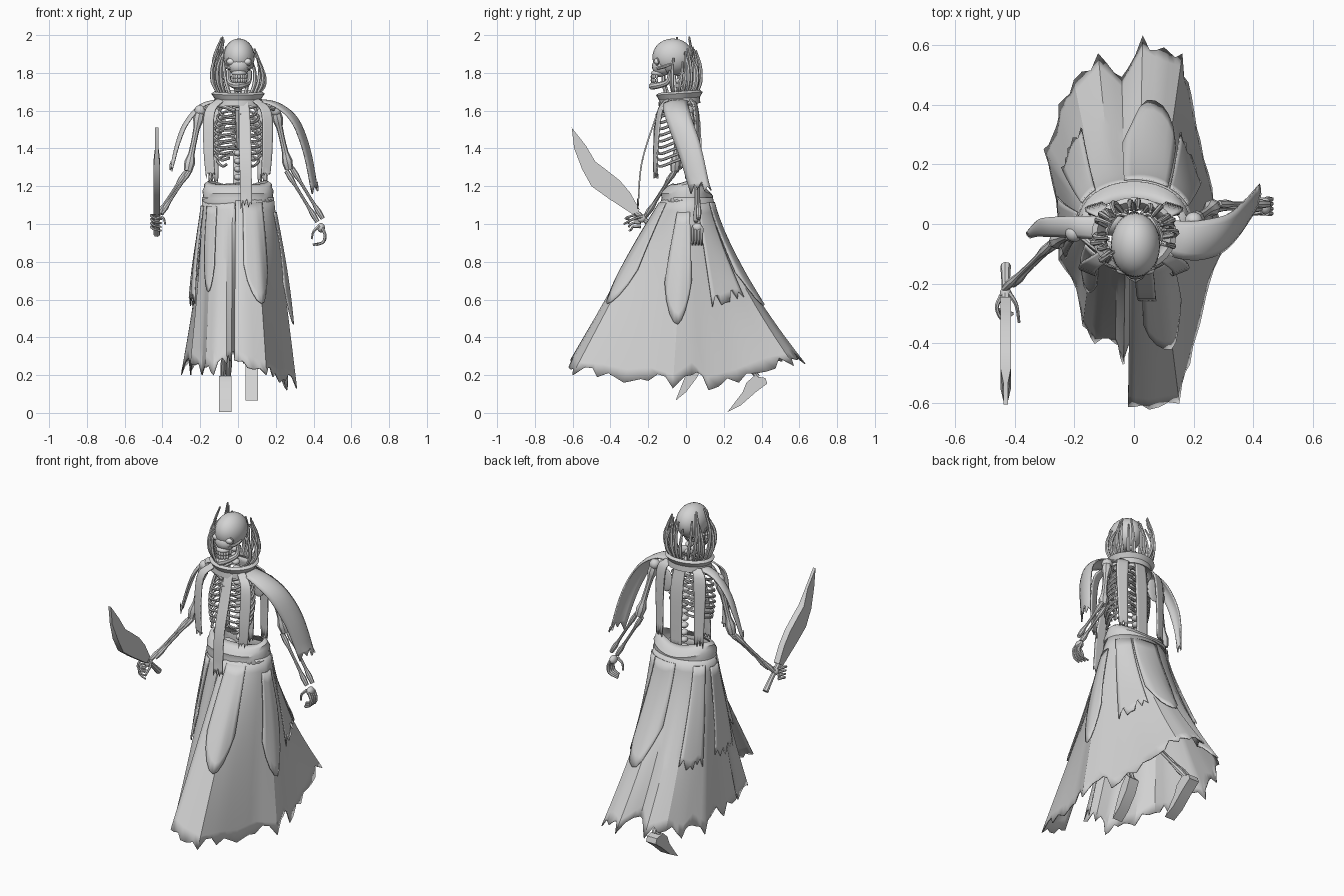
import bpy, bmesh, math, random
from mathutils import Vector, Matrix

if "Cube" in bpy.data.objects:
    bpy.data.objects.remove(bpy.data.objects["Cube"])
random.seed(4)


def material(name, value):
    mat = bpy.data.materials.new(name)
    mat.use_nodes = True
    colour = (value, value, value, 1)
    mat.diffuse_color = colour
    mat.node_tree.nodes["Principled BSDF"].inputs["Base Color"].default_value = colour
    return mat


GREY = material("plain grey", 0.65)
WHITE = material("eye white", 1.0)


def finish(name, bm, mat=GREY, thick=0, angle=40):
    bmesh.ops.recalc_face_normals(bm, faces=bm.faces)
    mesh = bpy.data.meshes.new(name)
    bm.to_mesh(mesh)
    bm.free()
    mesh.materials.append(mat)
    obj = bpy.data.objects.new(name, mesh)
    bpy.context.collection.objects.link(obj)
    bpy.ops.object.select_all(action='DESELECT')
    obj.select_set(True)
    bpy.context.view_layer.objects.active = obj
    bpy.ops.object.shade_smooth_by_angle(angle=math.radians(angle))
    if thick:
        mod = obj.modifiers.new("cloth thickness", 'SOLIDIFY')
        mod.thickness = thick
        mod.offset = 0


def sample(values, s):
    i = min(int(s), len(values) - 2)
    return values[i] + (values[i + 1] - values[i]) * (s - i)


def smooth_path(points, steps=5):
    p = [Vector(q) for q in points]
    p = [p[0] * 2 - p[1]] + p + [p[-1] * 2 - p[-2]]
    out = []
    for i in range(1, len(p) - 2):
        a, b, c, d = p[i - 1:i + 3]
        for k in range(steps):
            t = k / steps
            out.append((b * 2 + (c - a) * t + (a * 2 - b * 5 + c * 4 - d) * t * t
                        + (b * 3 - a - c * 3 + d) * t ** 3) / 2)
    return out + [p[-2]]


def grid(bm, rows, wrap=False):
    verts = [[bm.verts.new(p) for p in row] for row in rows]
    for a, b in zip(verts, verts[1:]):
        for k in range(len(a) if wrap else len(a) - 1):
            n = (k + 1) % len(a)
            bm.faces.new((a[k], a[n], b[n], b[k]))
    return verts


def turns(n):
    return [math.tau * k / n for k in range(n)]


def tube(name, points, radii, sides=8, steps=5):
    path = smooth_path(points, steps)
    last = len(path) - 1
    side, rows = None, []
    for i, p in enumerate(path):
        tangent = (path[min(i + 1, last)] - path[max(i - 1, 0)]).normalized()
        side = tangent.orthogonal() if side is None else side - tangent * side.dot(tangent)
        side.normalize()
        up = tangent.cross(side)
        r = sample(radii, i / last * (len(radii) - 1))
        rows.append([p + (side * math.cos(a) + up * math.sin(a)) * r for a in turns(sides)])
    bm = bmesh.new()
    verts = grid(bm, rows, True)
    for end in (verts[0], verts[-1]):
        bm.faces.new(end)
    finish(name, bm)


def bone(name, a, b, r):
    tube(name, [a, b], [r * 1.4, r * 1.7, r, r * .9, r * .9, r, r * 1.7, r * 1.3], 8, 14)


def ball(name, centre, size, mat=GREY):
    bm = bmesh.new()
    place = Matrix.Translation(centre) @ Matrix.Diagonal((*size, 1))
    bmesh.ops.create_uvsphere(bm, u_segments=20, v_segments=14, radius=1, matrix=place)
    finish(name, bm, mat, 0, 60)


def prism(name, outline, x, width, tip_z=9):
    bm = bmesh.new()
    # points above tip_z narrow toward an edge
    halves = [width / 2 * (1 if z < tip_z else .45) for y, z in outline]
    left, right = [[bm.verts.new((x + s * h, y, z)) for h, (y, z) in zip(halves, outline)] for s in (1, -1)]
    bm.faces.new(left)
    bm.faces.new(right)
    for k in range(len(left)):
        bm.faces.new((left[k - 1], left[k], right[k], right[k - 1]))
    finish(name, bm)


def ribbon(name, points, widths, across, cup=(0, 0, 0)):
    path = smooth_path(points)
    across, cup = Vector(across).normalized(), Vector(cup)
    rows = []
    for i, p in enumerate(path):
        t = i / (len(path) - 1)
        w = sample(widths, t * (len(widths) - 1))
        rows.append([p + across * w * (k / 6 - .5) - cup * (k / 3 - 1) ** 2 for k in range(7)])
    for p, lift in zip(rows[-1], (0, .9, .3, 1.1, .1, .7, .4)):  # torn end
        p.z += .05 * lift
    bm = bmesh.new()
    grid(bm, rows)
    finish(name, bm, thick=.008)


# Skirt: a waist oval stretched to a torn, windswept hem, lapped at the front
HEM = [Vector(p) for p in (
    (-.02, -.61, .28), (.05, -.62, .24), (.15, -.6, .2), (.185, -.47, .19), (.22, -.33, .16),
    (.25, -.2, .17), (.31, -.07, .13), (.28, .03, .2), (.26, .12, .12), (.22, .28, .16),
    (.19, .43, .22), (.16, .57, .25), (.1, .59, .28), (.03, .63, .26), (-.04, .49, .33),
    (-.12, .57, .25), (-.2, .48, .28), (-.25, .4, .22), (-.26, .32, .27), (-.3, .25, .2),
    (-.27, .13, .28), (-.25, 0, .2), (-.25, -.12, .26), (-.19, -.22, .2), (-.17, -.34, .24),
    (-.13, -.4, .2), (-.06, -.4, .26), (-.035, -.47, .28), (-.015, -.4, .28))]


def skirt_point(s, t, grow=0):
    hem = sample(HEM, s)
    a = math.atan2(hem.y / .6, hem.x / .28)
    out = Vector((math.cos(a), math.sin(a), 0))
    waist = Vector((.187 * out.x, .01 + .13 * out.y, 1.14))
    p = waist.lerp(hem, t ** (1 + .4 * max(0, hem.y / .6, -hem.x / .3)))
    p.z = waist.z + (hem.z - waist.z) * t
    return p + out * grow


bm = bmesh.new()
count = (len(HEM) - 1) * 3
rows = [[skirt_point(k / 3, r / 14) for k in range(count + 1)] for r in range(14)]
grid(bm, rows + [[skirt_point(k / 3, 1 - random.uniform(0, .06) * (k % 3 > 0)) for k in range(count + 1)]])
finish("skirt", bm, thick=.006, angle=25)


def skirt_panel(name, start, end, top, bottom, pointed, flare=.01):
    rows = []
    for r in range(11):
        row = []
        for k in range(9):
            u = k / 8
            torn = random.uniform(0, .16) * (k % 2) * (r == 10)
            drop = 1 - (2 * u - 1) ** 2 * .35 if pointed else 1 - torn
            t = top + (bottom - top) * r / 10 * drop
            row.append(skirt_point(start + (end - start) * u, t, .007 + flare * math.sin(r / 10 * 2)))
        rows.append(row)
    bm = bmesh.new()
    grid(bm, rows)
    finish(name, bm, thick=.006)


skirt_panel("front_left_panel", .8, 3, .03, .6, True)
skirt_panel("left_panel", 5.1, 7.1, .08, .67, True, .022)
skirt_panel("back_left_panel", 8.5, 10.4, .03, .58, False)
skirt_panel("back_panel", 10.6, 14, .03, .66, True)
skirt_panel("back_right_panel", 16, 18.5, .03, .63, False)
skirt_panel("right_panel", 20, 22.5, .05, .62, False, .026)
skirt_panel("front_right_panel", 23.3, 25, .05, .55, True)

# Rolled waistband, sloping in to an open top
bm = bmesh.new()
rows = []
for wide, deep, z in ((1, 1, 1.1), (1.03, 1.05, 1.12), (1, 1.01, 1.14), (1.02, 1.04, 1.165),
                      (.98, .95, 1.18), (.97, .8, 1.2), (.86, .58, 1.215)):
    rows.append([(.182 * wide * math.cos(a), .005 + .13 * deep * math.sin(a),
                  z + .007 * math.sin(a * 3) + .01 * math.cos(a * 2)) for a in turns(32)])
grid(bm, rows, True)
finish("waistband", bm, thick=.006)

# Flared collar
bm = bmesh.new()
rows = []
for r, z in ((.1, 1.645), (.125, 1.635), (.12, 1.665), (.138, 1.69), (.125, 1.698), (.1, 1.67)):
    rows.append([(r * math.cos(a), -.035 + .87 * r * math.sin(a), z + .008 * math.sin(a)) for a in turns(28)])
grid(bm, rows, True)
finish("collar", bm, thick=.008)

# Hanging cloth strips
ribbon("left_shoulder_strip", [(.1, -.04, 1.66), (.21, -.055, 1.64), (.31, -.035, 1.56), (.375, .02, 1.4),
                               (.42, .08, 1.17)], [.11, .14, .14, .11], (.25, 1, 0), (.014, 0, .012))
ribbon("right_shoulder_strip", [(-.1, -.015, 1.66), (-.2, -.01, 1.63), (-.28, -.01, 1.54), (-.325, -.015, 1.43),
                                (-.36, -.035, 1.28)], [.08, .07, .06, .02], (-.25, 1, 0), (-.008, 0, .008))
ribbon("front_strip", [(.03, -.125, 1.66), (.035, -.165, 1.55), (.04, -.235, 1.32), (.045, -.255, 1.08)],
       [.05, .065, .06], (1, 0, 0))
for label, s in (("left", 1), ("right", -1)):
    ribbon(label + "_chest_strip", [(s * .09, -.1, 1.66), (s * .15, -.14, 1.59), (s * .155, -.16, 1.4),
                                    (s * .145, -.16, 1.24)], [.05, .06, .05], (1, s * .4, 0))
    ribbon(label + "_back_strip", [(s * .09, .03, 1.66), (s * .13, .055, 1.58), (s * .13, .065, 1.2)],
           [.06, .07, .05], (1, -s * .3, 0))
ribbon("back_strip", [(0, .05, 1.67), (.01, .075, 1.5), (.01, .08, 1.15)], [.07, .08, .07], (1, 0, 0))

# Spine, ribs, collarbones and pelvis
for i in range(17):
    f = i / 16
    ball("vertebra", (0, .02 - .06 * f * f, 1.12 + .68 * f), (.022, .024, .017))
tube("breastbone", [(0, -.13, 1.6), (0, -.16, 1.5), (0, -.16, 1.4)], [.016, .012, .008])
for label, s in (("left", 1), ("right", -1)):
    for i in range(9):
        z = 1.63 - .033 * i
        w = .085 + .045 * math.sin(math.pi * (i + 1) / 11)
        gap = .012 + max(0, i - 5) * .016
        tube(label + "_rib", [(0, .02, z), (s * w * .6, .03, z - .003), (s * w, -.05, z - .03),
                              (s * w * .75, -.13, z - .06), (s * gap, -.155, z - .05)],
             [.007, .008, .007], 6)
    tube(label + "_collarbone", [(s * .015, -.12, 1.6), (s * .1, -.1, 1.625), (s * .19, -.03, 1.61)], [.011, .009, .012])
    ball(label + "_shoulder_blade", (s * .11, .035, 1.54), (.045, .01, .07))
    ball(label + "_hip_bone", (s * .07, .01, 1.12), (.06, .05, .06))

# Arms
ARMS = {"right": ((-.2, -.03, 1.6), (-.265, -.06, 1.28), (-.42, -.21, 1.045)),
        "left": ((.2, .01, 1.6), (.27, .06, 1.29), (.435, .06, 1.02))}
for label, joints in ARMS.items():
    shoulder, elbow, wrist = map(Vector, joints)
    ball(label + "_shoulder_joint", shoulder, (.03, .03, .03))
    bone(label + "_upper_arm", shoulder, elbow, .017)
    for off in (-.014, .014):
        shift = Vector((off, off * .5, off * .6))
        bone(label + "_forearm", elbow + shift, wrist + shift, .009)

# Hands: left hangs and curls, right grips the sword
ball("left_palm", (.44, .06, .98), (.02, .028, .025))
ball("right_palm", (-.43, -.235, 1.03), (.02, .025, .022))
for i in range(4):
    y = .035 + .016 * i
    tube("left_finger", [(.445, y, .98), (.46, y, .945), (.452, y, .905), (.42 - .008 * i, y, .89)],
         [.009, .008, .006], 6)
    z = 1.045 - .02 * i
    tube("right_finger", [(-.445, -.24, z), (-.46, -.28, z), (-.44, -.32 + .01 * i, z - .015),
                          (-.405, -.3, z - .02)], [.008, .006, .005], 6)
tube("left_thumb", [(.43, .04, .99), (.4, .035, .96), (.39, .04, .92)], [.009, .005], 6)
tube("right_thumb", [(-.42, -.23, 1.04), (-.395, -.27, 1.03), (-.385, -.33, 1.0)], [.009, .005], 6)

# Sword
prism("sword_blade", [(-.605, 1.51), (-.53, 1.415), (-.48, 1.33), (-.42, 1.285), (-.35, 1.23), (-.295, 1.165),
                      (-.245, 1.075), (-.28, 1.05), (-.41, 1.135), (-.5, 1.2), (-.55, 1.29), (-.592, 1.4)],
      -.43, .036, 1.36)
tube("sword_grip", [(-.43, -.28, 1.075), (-.43, -.2, 1.005), (-.43, -.14, .945)], [.016, .014, .018])

# Legs and feet
LEGS = {"right": ((-.08, .01, 1.1), (-.045, .0, .65), (-.065, .38, .19)),
        "left": ((.08, .01, 1.1), (.08, -.1, .68), (.073, .06, .27))}
for label, joints in LEGS.items():
    hip, knee, ankle = map(Vector, joints)
    bone(label + "_thigh", hip, knee, .018)
    for off in (-.014, .014):
        shift = Vector((off, 0, 0))
        bone(label + "_shin", knee + shift, ankle + shift, .01)
prism("right_foot", [(.22, .005), (.29, .04), (.37, .11), (.43, .155), (.42, .185), (.36, .195), (.32, .16), (.3, .11)],
      -.068, .065)
prism("left_foot", [(-.055, .065), (0, .11), (.06, .19), (.09, .26), (.06, .29), (.02, .24), (-.01, .18)], .073, .065)

# Skull
ball("cranium", (.005, -.07, 1.885), (.083, .108, .097))
ball("face", (.005, -.125, 1.835), (.058, .055, .05))
ball("upper_jaw", (.005, -.145, 1.798), (.04, .04, .02))
tube("jaw", [(-.052, -.08, 1.81), (-.045, -.1, 1.75), (.005, -.178, 1.73), (.055, -.1, 1.75), (.062, -.08, 1.81)],
     [.012, .014, .02, .014, .012])
for i in range(7):
    a = (i - 3) * .35
    for z in (1.76, 1.78):
        ball("tooth", (.005 + .038 * math.sin(a), -.13 - .05 * math.cos(a), z), (.008, .007, .012))
for label, s in (("left", 1), ("right", -1)):
    x = .005 + s * .042
    ball(label + "_eye", (x, -.153, 1.86), (.023, .016, .017), WHITE)
    loop = [(x + .024 * math.cos(a), -.156 + .4 * s * .024 * math.cos(a), 1.86 + .019 * math.sin(a))
            for a in turns(10)]
    tube(label + "_eye_socket", loop + loop[:1], [.004, .004], 6, 2)
    tube(label + "_cheekbone", [(x - s * .02, -.165, 1.825), (x + s * .02, -.13, 1.828), (x + s * .03, -.08, 1.845)],
         [.009, .008])

# Long strands bowing up from the collar around the head
for i in range(18):
    a = math.radians(-20 + 250 * i / 17 + random.uniform(-5, 5))
    height = random.uniform(.17, .26) + (.06 if math.cos(a) < -.5 else 0)
    bow, tip = random.uniform(.12, .14), random.uniform(.085, .11)
    sweep = random.uniform(-.15, .25)
    strand = []
    for r, f in ((.1, 0), (bow, .3), (bow, .65), (tip, 1)):
        turn = a + sweep * f
        strand.append((r * math.cos(turn), -.04 + r * .9 * math.sin(turn), 1.68 + height * f))
    tube("hair_strand", strand, [.008, .011, .009, .005], 6)
